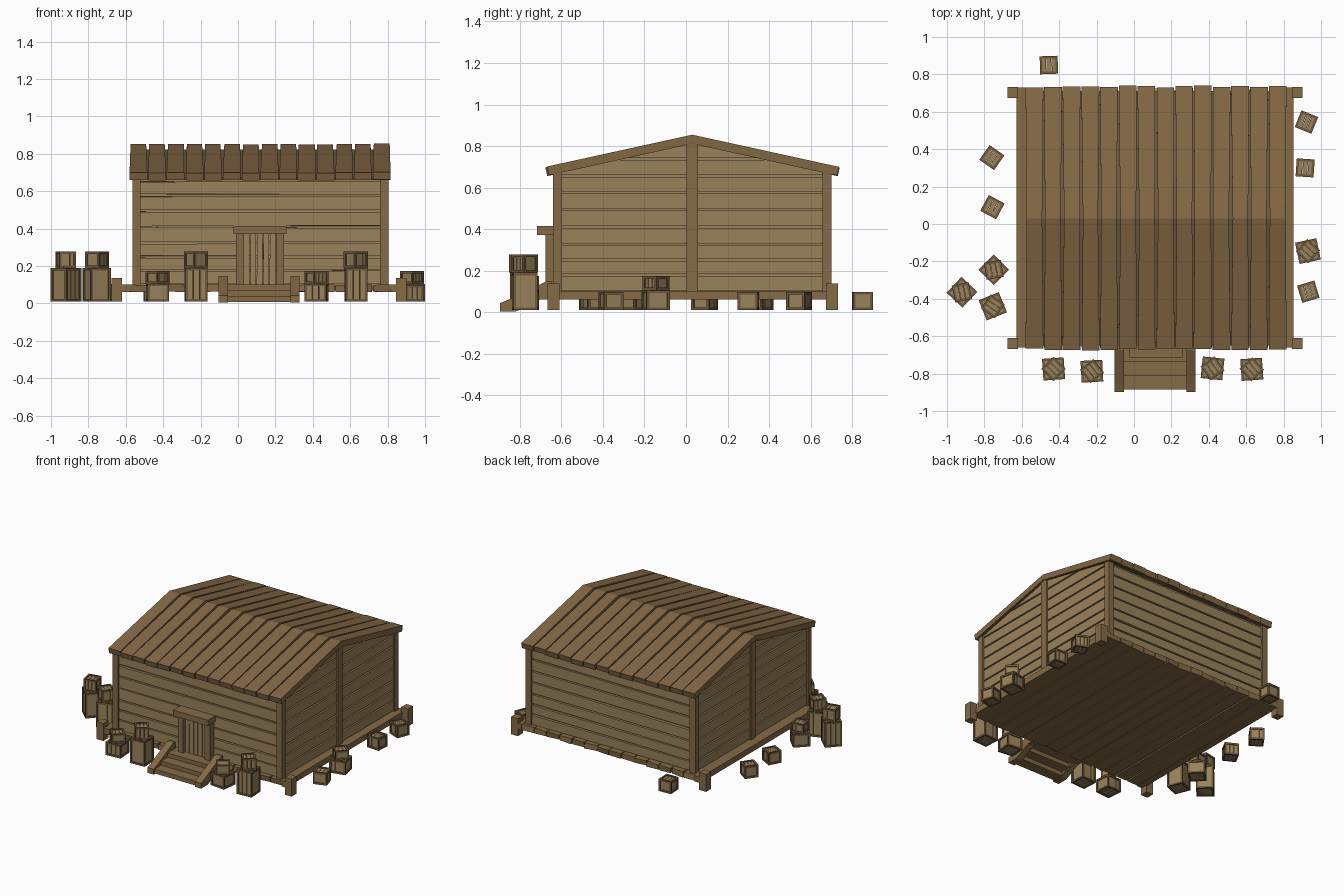
import bpy, bmesh, math, random
from mathutils import Matrix, Vector

if "Cube" in bpy.data.objects:
    bpy.data.objects.remove(bpy.data.objects["Cube"])

random.seed(4)


def material(name, rgb):
    m = bpy.data.materials.new(name)
    m.diffuse_color = (*rgb, 1)
    m.use_nodes = True
    m.node_tree.nodes["Principled BSDF"].inputs["Base Color"].default_value = m.diffuse_color
    return m


WALL = material("wall_wood", (0.32, 0.225, 0.105))
BEAM = material("beam_wood", (0.235, 0.145, 0.062))
ROOF = material("roof_wood", (0.225, 0.135, 0.058))
DARK = material("dark_wood", (0.16, 0.10, 0.045))


def finish(bm, name, mat):
    bmesh.ops.recalc_face_normals(bm, faces=bm.faces)
    me = bpy.data.meshes.new(name)
    bm.to_mesh(me)
    bm.free()
    me.materials.append(mat)
    ob = bpy.data.objects.new(name, me)
    bpy.context.collection.objects.link(ob)
    return ob


def add_box(bm, x0, x1, y0, y1, z0, z1, jit=(0, 0, 0)):
    """Box from its limits; jit moves each corner a little for a rough-sawn look."""
    vs = bmesh.ops.create_cube(bm, size=1)["verts"]
    for v in vs:
        c = v.co
        p = ((x0, x1)[c.x > 0], (y0, y1)[c.y > 0], (z0, z1)[c.z > 0])
        v.co = [p[i] + random.uniform(-jit[i], jit[i]) for i in range(3)]
    return vs


def box(name, mat, *lim):
    bm = bmesh.new()
    add_box(bm, *lim)
    return finish(bm, name, mat)


def add_prism(bm, pts, x0, x1):
    """Extrude a (y, z) outline along x."""
    a = [bm.verts.new((x0, y, z)) for y, z in pts]
    b = [bm.verts.new((x1, y, z)) for y, z in pts]
    bm.faces.new(a)
    bm.faces.new(b[::-1])
    for i in range(len(pts)):
        j = (i + 1) % len(pts)
        bm.faces.new((a[i], b[i], b[j], a[j]))
    return a, b


# main dimensions
X0, X1, Y0, Y1 = -0.565, 0.805, -0.64, 0.70
YM, SLOPE = 0.03, 0.219


def under_roof(y):
    return 0.812 - SLOPE * abs(y - YM)


# solid core behind the planks
bm = bmesh.new()
yc0, yc1 = Y0 + 0.025, Y1 - 0.025
add_prism(bm, [(yc0, 0.09), (yc1, 0.09), (yc1, under_roof(yc1)), (YM, 0.812), (yc0, under_roof(yc0))],
          X0 + 0.025, X1 - 0.025)
finish(bm, "wall_backing", WALL)

# horizontal planks on the long walls and gables
levels = [0.10, 0.178, 0.25, 0.325, 0.41, 0.495, 0.577, 0.655, 0.737, 0.81]
G = 0.005
front, gable = bmesh.new(), bmesh.new()
for lo, hi in zip(levels, levels[1:]):
    if lo < 0.65:
        for ya, yb in ((Y0 + 0.01, Y0 + 0.028), (Y1 - 0.028, Y1 - 0.01)):
            add_box(front, X0 + 0.02, X1 - 0.02, ya, yb, lo + G, hi - G, (0, 0.001, 0.003))
    for xa, xb in ((X0 + 0.01, X0 + 0.028), (X1 - 0.028, X1 - 0.01)):
        ends = [min(0.65, (0.812 - z) / SLOPE) for z in (lo + G, hi - G)]
        pts = [(YM - ends[0], lo + G), (YM + ends[0], lo + G)]
        if ends[0] == 0.65 > ends[1]:
            pts.append((YM + 0.65, under_roof(YM + 0.65)))
        pts += [(YM + ends[1], hi - G), (YM - ends[1], hi - G)]
        if ends[0] == 0.65 > ends[1]:
            pts.append((YM - 0.65, under_roof(YM + 0.65)))
        add_prism(gable, pts, xa, xb)
finish(front, "long_wall_planks", WALL)
finish(gable, "gable_planks", WALL)

# corner posts and gable centre posts
bm = bmesh.new()
for x in (X0, X1 - 0.045):
    for y in (Y0, Y1 - 0.043):
        add_box(bm, x, x + 0.045, y, y + 0.043, 0.09, 0.675)
for x in (X0, X1 - 0.03):
    add_box(bm, x, x + 0.03, 0.003, 0.057, 0.09, 0.812)
finish(bm, "wall_posts", BEAM)

# floor boards, side sills and foot posts
bm = bmesh.new()
W = (0.82 + 0.585) / 14
for i in range(14):
    x = -0.585 + i * W
    add_box(bm, x + 0.003, x + W - 0.003, -0.655, 0.72, 0.062, 0.1, (0.001, 0.008, 0.002))
finish(bm, "floor_boards", BEAM)
box("floor_backing", DARK, -0.58, 0.815, -0.64, 0.70, 0.07, 0.09)
bm = bmesh.new()
for x0, x1 in ((-0.628, -0.58), (0.815, 0.853)):
    add_box(bm, x0, x1, -0.66, 0.73, 0.06, 0.102)
finish(bm, "side_sills", BEAM)
bm = bmesh.new()
for x0, x1 in ((-0.675, -0.62), (0.845, 0.9)):
    for y0, y1 in ((-0.667, -0.61), (0.675, 0.733)):
        add_box(bm, x0, x1, y0, y1, 0.01, 0.137)
finish(bm, "foot_posts", BEAM)

# roof: bent boards over a thin underlay
bm = bmesh.new()
W = (0.818 + 0.583) / 14
for i in range(14):
    x = -0.583 + i * W
    e0, e1 = -0.672 + random.uniform(-0.006, 0.006), 0.735 + random.uniform(-0.006, 0.006)
    k = 0.853 + random.uniform(-0.003, 0.002)
    z0, z1 = k + SLOPE * (e0 - YM), k - SLOPE * (e1 - YM)
    pts = [(e0, z0), (YM, k), (e1, z1), (e1 - 0.009, z1 - 0.04), (YM, k - 0.041), (e0 + 0.009, z0 - 0.04)]
    a, b = add_prism(bm, pts, x, x + W)
    for vs, s in ((a, 1), (b, -1)):
        gaps = [random.uniform(0.001, 0.005), random.uniform(0.005, 0.011), random.uniform(0.001, 0.005)]
        for v, g in zip(vs, gaps + gaps[::-1]):
            v.co.x += s * g
finish(bm, "roof_boards", ROOF)
bm = bmesh.new()
add_prism(bm, [(-0.65, 0.671), (YM, 0.822), (0.71, 0.671), (0.71, 0.661), (YM, 0.811), (-0.65, 0.661)],
          -0.575, 0.81)
finish(bm, "roof_underlay", DARK)

# door with frame
bm = bmesh.new()
for i in range(5):
    x = 0.03 + i * 0.0344
    add_box(bm, x + 0.002, x + 0.032, -0.652, -0.63, 0.1, 0.372, (0.001, 0.001, 0))
finish(bm, "door_planks", WALL)
bm = bmesh.new()
for x in (-0.012, 0.202):
    add_box(bm, x, x + 0.044, -0.677, -0.62, 0.09, 0.375)
add_box(bm, -0.024, 0.258, -0.717, -0.62, 0.372, 0.415)
finish(bm, "door_frame", BEAM)

# entrance steps with sloping side rails
bm = bmesh.new()
for y, z in ((-0.735, 0.1), (-0.81, 0.07), (-0.885, 0.04)):
    add_box(bm, -0.06, 0.285, y, y + 0.08, z - 0.032, z)
finish(bm, "steps", BEAM)
bm = bmesh.new()
for x in (-0.103, 0.28):
    add_prism(bm, [(-0.897, 0.004), (-0.897, 0.043), (-0.85, 0.062), (-0.675, 0.147), (-0.645, 0.147),
                   (-0.645, 0.062), (-0.70, 0.062), (-0.82, 0.004)], x, x + 0.05)
finish(bm, "step_rails", BEAM)


# crates: slatted core inside a frame of twelve edge bars
def crate(x, y, z, w, h, deg, t=0.013):
    m = Matrix.Translation(Vector((x, y, z))) @ Matrix.Rotation(math.radians(deg), 4, 'Z')
    r = w / 2
    core = bmesh.new()
    n = r - 0.006
    for i in range(3):
        s = -n + i * 2 * n / 3
        add_box(core, s + 0.001, s + 2 * n / 3 - 0.001, -n, n, 0.006, h - 0.006)
    frame = bmesh.new()
    for s in (-r, r - t):
        for u in (-r, r - t):
            add_box(frame, s, s + t, u, u + t, 0, h)
        for zz in (0, h - t):
            add_box(frame, -r + t, r - t, s, s + t, zz, zz + t)
            add_box(frame, s, s + t, -r + t, r - t, zz, zz + t)
    for b, name, mat in ((core, "crate_panels", WALL), (frame, "crate_frame", DARK)):
        b.transform(m)
        finish(b, name, mat)


# single crates: x, y, turn
for x, y, a in ((-0.455, 0.85, 2), (-0.76, 0.355, -35), (-0.757, 0.09, -28), (0.922, 0.545, -22),
                (0.915, 0.3, -4), (0.932, -0.362, 17)):
    crate(x, y, 0.01, 0.096, 0.088, a)

# stacks: x, y, lower height, upper height, lower turn, upper turn
for x, y, h, k, a, b in ((-0.75, -0.245, 0.095, 0.068, 45, 10), (-0.92, -0.365, 0.18, 0.088, 47, 12),
                         (-0.755, -0.44, 0.18, 0.088, 22, 55), (-0.43, -0.775, 0.095, 0.068, 4, 45),
                         (-0.225, -0.787, 0.18, 0.088, 3, 38), (0.42, -0.772, 0.095, 0.068, -6, 35),
                         (0.63, -0.777, 0.18, 0.088, 4, 42), (0.93, -0.145, 0.095, 0.068, 12, 48)):
    crate(x, y, 0.01, 0.116, h, a)
    crate(x, y, 0.01 + h, 0.092, k, b)
